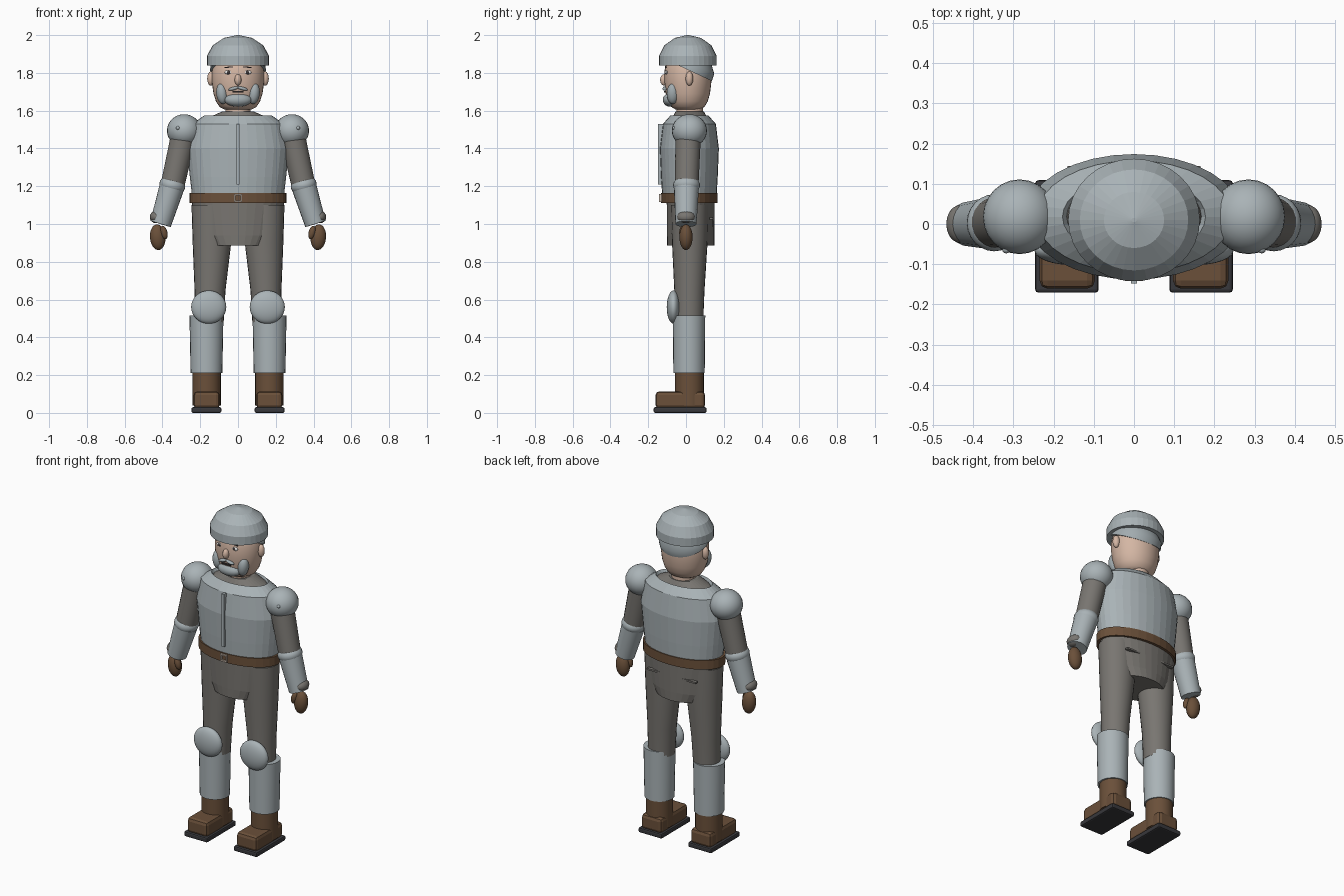
import bpy, bmesh, math
from mathutils import Vector

cube = bpy.data.objects.get("Cube")
if cube:
    bpy.data.objects.remove(cube, do_unlink=True)


def material(name, r, g, b):
    m = bpy.data.materials.new(name)
    m.use_nodes = True
    m.diffuse_color = (r, g, b, 1)
    m.node_tree.nodes["Principled BSDF"].inputs["Base Color"].default_value = (r, g, b, 1)
    return m


steel = material("pale steel", .40, .45, .47)
cloth = material("grey cloth", .19, .18, .165)
leather = material("brown leather", .145, .08, .042)
skin = material("skin", .66, .47, .37)
rubber = material("dark sole", .04, .04, .045)
hair = material("grey hair", .36, .41, .43)
white = material("eye white", .8, .8, .78)
dark = material("dark features", .05, .04, .04)
buckle = material("pale buckle", .60, .50, .42)


def finish(name, bm, mat, smooth=None):
    bmesh.ops.recalc_face_normals(bm, faces=bm.faces)
    me = bpy.data.meshes.new(name)
    bm.to_mesh(me)
    bm.free()
    me.materials.append(mat)
    ob = bpy.data.objects.new(name, me)
    bpy.context.collection.objects.link(ob)
    if smooth:
        bpy.ops.object.select_all(action='DESELECT')
        ob.select_set(True)
        bpy.context.view_layer.objects.active = ob
        bpy.ops.object.shade_smooth_by_angle(angle=math.radians(smooth))
    return ob


def loft(name, rings, mat, n=32, smooth=None, caps=(True, True)):
    """Elliptical rings given as (x, y, z, radius x, radius y)."""
    bm = bmesh.new()
    rows = []
    for x, y, z, rx, ry in rings:
        rows.append([bm.verts.new((x + rx * math.cos(math.tau * i / n),
                                   y + ry * math.sin(math.tau * i / n), z)) for i in range(n)])
    for a, b in zip(rows, rows[1:]):
        for i in range(n):
            j = (i + 1) % n
            bm.faces.new((a[i], a[j], b[j], b[i]))
    if caps[0]:
        bm.faces.new(rows[0])
    if caps[1]:
        bm.faces.new(rows[-1])
    return finish(name, bm, mat, smooth)


def ball(name, loc, radii, mat, tilt=0):
    bm = bmesh.new()
    bmesh.ops.create_uvsphere(bm, u_segments=24, v_segments=16, radius=1)
    bmesh.ops.scale(bm, vec=radii, verts=bm.verts)
    ob = finish(name, bm, mat, 60)
    ob.location = loc
    ob.rotation_euler.y = tilt
    return ob


def box(name, loc, size, mat, bevel=0, tilt=0):
    bm = bmesh.new()
    bmesh.ops.create_cube(bm, size=1)
    bmesh.ops.scale(bm, vec=size, verts=bm.verts)
    if bevel:
        bmesh.ops.bevel(bm, geom=bm.edges[:], offset=bevel, segments=2, affect='EDGES', profile=.5)
    ob = finish(name, bm, mat)
    ob.location = loc
    ob.rotation_euler.y = tilt
    return ob


def limb(name, start, end, r1, r2, mat):
    """Tapered round tube between two points."""
    a, b = Vector(start), Vector(end)
    bm = bmesh.new()
    bmesh.ops.create_cone(bm, cap_ends=True, segments=20, radius1=r1, radius2=r2, depth=(b - a).length)
    ob = finish(name, bm, mat, 40)
    ob.location = (a + b) / 2
    ob.rotation_euler = (b - a).to_track_quat('Z', 'Y').to_euler()
    return ob


# Helmet and hair
loft("helmet", [(0, .01, z, r, r * .93) for z, r in
                ((1.84, .164), (1.89, .164), (1.945, .135), (1.985, .075), (2.0, .006))], steel)
cap = loft("back_hair", [(0, 0, z, r, r * .93) for z, r in
                         ((0, .148), (.04, .143), (.075, .11))], hair, smooth=40)
cap.location = (0, .012, 1.815)
cap.rotation_euler.x = math.radians(-25)

# Head and face
loft("head", [(0, .01, z, r, r * .9) for z, r in
              ((1.605, .07), (1.62, .098), (1.65, .117), (1.69, .13), (1.75, .138),
               (1.81, .138), (1.87, .122), (1.90, .09))], skin, smooth=60)
loft("neck", [(0, .02, 1.55, .068, .072), (0, .02, 1.63, .066, .07)], skin, smooth=40)
ball("nose", (0, -.115, 1.763), (.018, .022, .03), skin)
ball("chin_beard", (0, -.083, 1.657), (.072, .04, .036), hair)
box("mouth", (0, -.113, 1.7), (.06, .008, .008), dark)
for s, side in ((1, "left"), (-1, "right")):
    ball(side + "_ear", (s * .143, .018, 1.77), (.02, .02, .038), skin)
    ball(side + "_whisker", (s * .085, -.07, 1.69), (.03, .032, .055), hair, s * .12)
    ball(side + "_moustache", (s * .024, -.112, 1.717), (.028, .012, .009), hair, s * .25)
    ball(side + "_eye", (s * .05, -.103, 1.803), (.021, .008, .011), white)
    ball(side + "_pupil", (s * .05, -.108, 1.803), (.009, .006, .009), dark)
    box(side + "_eyebrow", (s * .05, -.106, 1.83), (.045, .008, .006), dark, tilt=s * .1)

# Torso
loft("shirt_collar", [(0, .02, z, rx, ry) for z, rx, ry in
                      ((1.5, .2, .11), (1.56, .165, .095), (1.595, .085, .075))], cloth)
loft("breastplate", [(0, .018, z, rx, ry) for z, rx, ry in
                     ((1.165, .245, .145), (1.25, .255, .15), (1.4, .27, .156),
                      (1.53, .243, .14), (1.575, .178, .1), (1.55, .165, .092))],
     steel, caps=(True, False))
box("breastplate_ridge", (0, -.135, 1.37), (.016, .026, .32), steel)
loft("belt", [(0, .018, z, .258, .15) for z in (1.11, 1.165)], leather)
for s in (1, -1):
    box("buckle_side", (s * .018, -.136, 1.138), (.008, .012, .044), buckle)
    box("buckle_bar", (0, -.136, 1.138 + s * .018), (.044, .012, .008), buckle)

# Hips
loft("hips", [(0, .025, z, rx, ry) for z, rx, ry in
              ((.885, .163, .125), (.94, .205, .126), (1.12, .247, .127))], cloth)

# Legs and arms
for s, side in ((1, "left"), (-1, "right")):
    box(side + "_back_pocket", (s * .12, .134, 1.03), (.09, .02, .01), cloth)
    loft(side + "_trouser_leg", [(s * .152, .016, .48, .076, .075), (s * .148, .018, .65, .082, .08),
                                 (s * .138, .02, .9, .102, .094), (s * .138, .02, 1.1, .108, .1)],
         cloth, 24, 40)
    loft(side + "_shin_guard", [(s * .167, .016, .21, .084, .083), (s * .167, .016, .515, .09, .086)],
         steel, 24, 40)
    ball(side + "_knee_guard", (s * .155, -.066, .56), (.093, .036, .088), steel)
    loft(side + "_boot_shaft", [(s * .166, .018, .04, .075, .076), (s * .166, .018, .215, .075, .076)],
         leather, 24, 40)
    box(side + "_boot_foot", (s * .166, -.03, .068), (.138, .262, .092), leather, .02)
    box(side + "_boot_sole", (s * .167, -.031, .015), (.158, .28, .03), rubber, .008)

    ball(side + "_shoulder_guard", (s * .285, .018, 1.494), (.091, .093, .087), steel)
    ball(side + "_shoulder_rivet", (s * .318, -.063, 1.508), (.01, .01, .01), steel)
    limb(side + "_upper_arm", (s * .285, .012, 1.48), (s * .35, .003, 1.19), .068, .063, cloth)
    ball(side + "_elbow_guard", (s * .348, .003, 1.205), (.069, .071, .05), steel, -s * .25)
    limb(side + "_forearm_guard", (s * .352, .002, 1.19), (s * .41, 0, 1.0), .066, .056, steel)
    ball(side + "_wrist_cloth", (s * .433, 0, 1.037), (.034, .047, .033), cloth)
    ball(side + "_glove", (s * .425, 0, .93), (.041, .035, .068), leather, s * .08)
    ball(side + "_thumb", (s * .392, -.018, .955), (.018, .018, .036), leather, s * .25)
